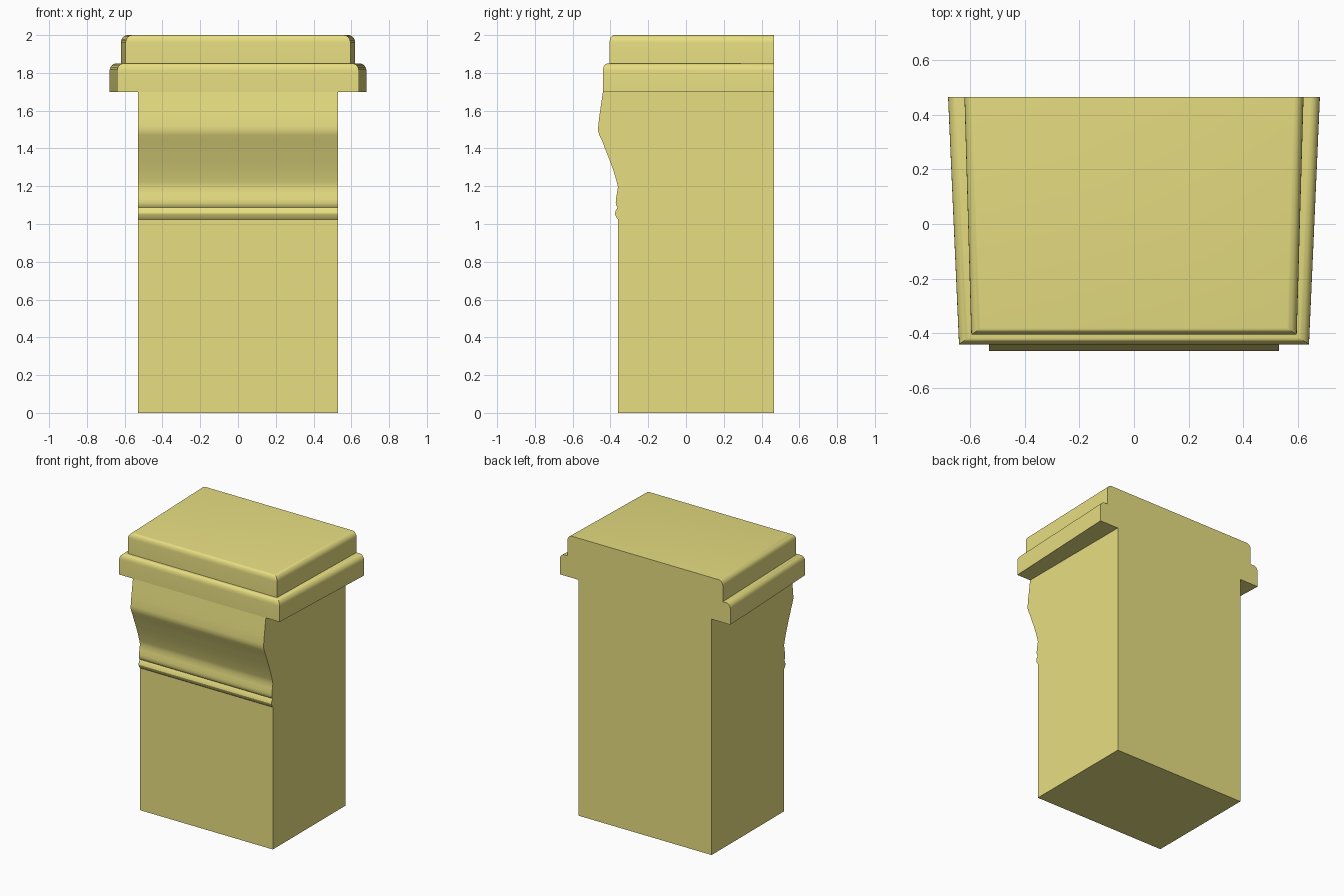
import bpy, bmesh, math

if "Cube" in bpy.data.objects:
    bpy.data.objects.remove(bpy.data.objects["Cube"])

BACK = 0.465
mat = bpy.data.materials.new("yellow_stone")
mat.diffuse_color = (0.80, 0.73, 0.22, 1)
mat.use_nodes = True
mat.node_tree.nodes["Principled BSDF"].inputs["Base Color"].default_value = mat.diffuse_color


def loft(name, rings, angle=30):
    """Skin a closed solid through rings with equal point counts."""
    bm = bmesh.new()
    loops = [[bm.verts.new(p) for p in ring] for ring in rings]
    n = len(loops[0])
    for a, b in zip(loops, loops[1:]):
        for i in range(n):
            j = (i + 1) % n
            bm.faces.new((a[i], a[j], b[j], b[i]))
    bm.faces.new(loops[0][::-1])
    bm.faces.new(loops[-1])
    bmesh.ops.recalc_face_normals(bm, faces=bm.faces)
    me = bpy.data.meshes.new(name)
    bm.to_mesh(me)
    bm.free()
    me.materials.append(mat)
    ob = bpy.data.objects.new(name, me)
    bpy.context.collection.objects.link(ob)
    bpy.ops.object.select_all(action='DESELECT')
    ob.select_set(True)
    bpy.context.view_layer.objects.active = ob
    bpy.ops.object.shade_smooth_by_angle(angle=math.radians(angle))
    return ob


# Shaft: moulded front profile (y, z) extruded across x
front = [(-0.36, 0), (-0.36, 1.025), (-0.370, 1.037), (-0.376, 1.055),
         (-0.372, 1.072), (-0.362, 1.088), (-0.369, 1.098), (-0.372, 1.112),
         (-0.371, 1.13), (-0.366, 1.16), (-0.36, 1.195), (-0.367, 1.225),
         (-0.385, 1.285), (-0.405, 1.34), (-0.425, 1.39), (-0.444, 1.44),
         (-0.458, 1.47), (-0.465, 1.492), (-0.465, 1.515), (-0.459, 1.57),
         (-0.450, 1.63), (-0.44, 1.70)]
profile = front + [(BACK, 1.70), (BACK, 0)]
loft("shaft", [[(x, y, z) for y, z in profile] for x in (-0.53, 0.53)])


# Cap tiers: tapered slabs, rounded on the front and sides, flat at the back
def tier(name, z0, z1, back_w, front_w, front_y, r_side, r_front, r_z):
    def ring(ds, df, z):
        wb, wf, y = back_w - ds, front_w - ds, front_y + df
        return [(-wb, BACK, z), (-wf, y, z), (wf, y, z), (wb, BACK, z)]
    rings = [ring(0, 0, z0)]
    for i in range(7):
        a = math.pi / 2 * i / 6
        c = 1 - math.cos(a)
        rings.append(ring(r_side * c, r_front * c, z1 - r_z + r_z * math.sin(a)))
    loft(name, rings)


tier("cap_lower_tier", 1.70, 1.85, 0.68, 0.64, -0.44, 0.035, 0.025, 0.04)
tier("cap_upper_tier", 1.85, 2.00, 0.62, 0.595, -0.405, 0.035, 0.025, 0.04)
